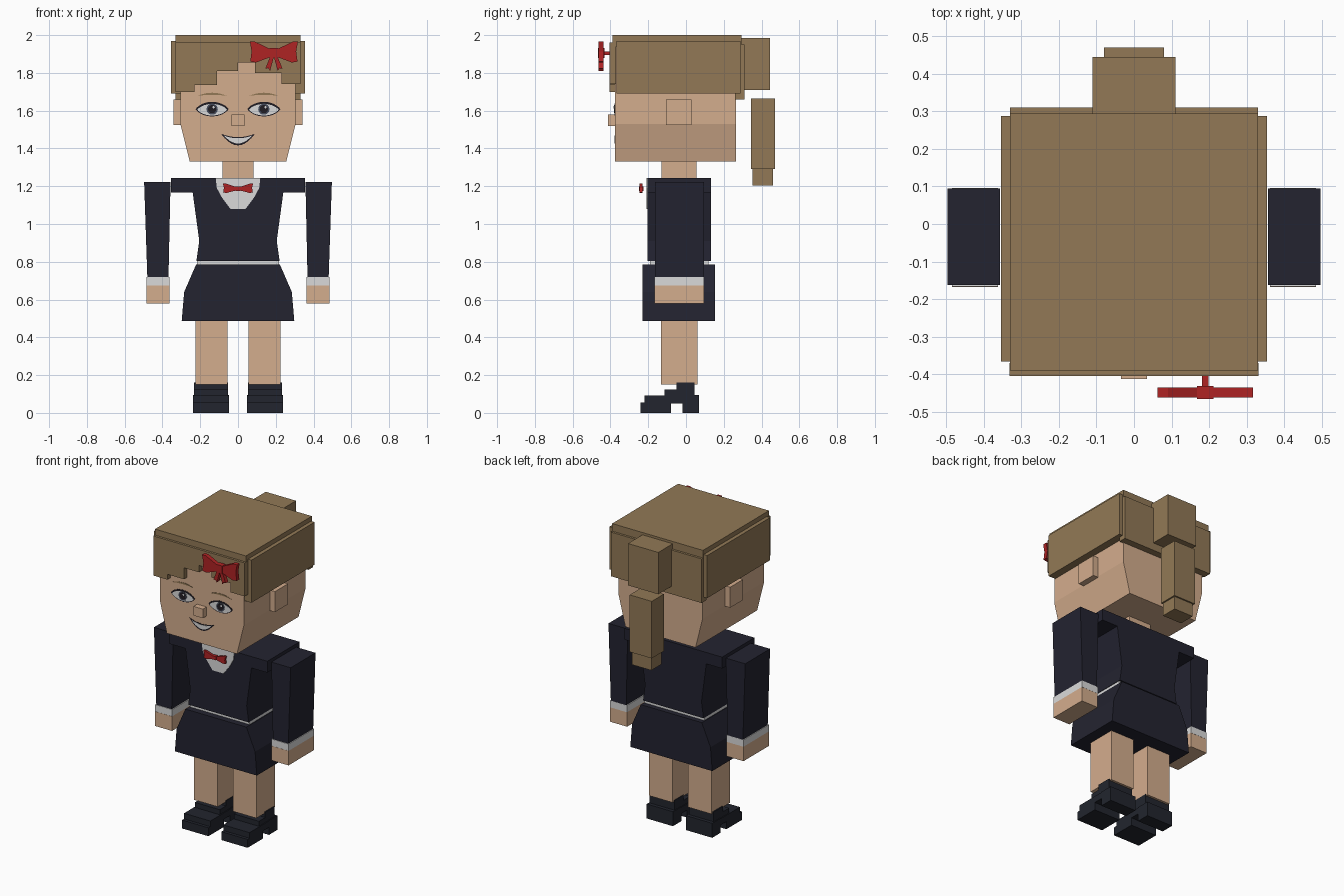
import bpy
import bmesh
from math import sin, cos, tau

cube = bpy.data.objects.get("Cube")
if cube:
    bpy.data.objects.remove(cube, do_unlink=True)


def linear(channel):
    c = channel / 255
    return c / 12.92 if c < 0.04 else ((c + 0.055) / 1.055) ** 2.4


def material(name, *rgb):
    mat = bpy.data.materials.new(name)
    colour = [linear(c) for c in rgb] + [1]
    mat.diffuse_color = colour
    mat.use_nodes = True
    shader = mat.node_tree.nodes["Principled BSDF"]
    shader.inputs["Base Color"].default_value = colour
    shader.inputs["Roughness"].default_value = 0.8
    return mat


skin = material("skin", 212, 173, 141)
hair = material("brown_hair", 146, 121, 86)
navy = material("navy_cloth", 35, 35, 48)
shoe = material("shoe_black", 34, 37, 46)
white = material("white_cloth", 218, 218, 218)
red = material("red_ribbon", 175, 35, 36)
ink = material("dark_line", 32, 28, 34)
iris_grey = material("iris_grey", 70, 76, 92)


def prism(name, mat, outline, front, back):
    """Extrude an outline of (x, z) points from front to back along y."""
    bm = bmesh.new()
    face = bm.faces.new([bm.verts.new((x, front, z)) for x, z in outline])
    made = bmesh.ops.extrude_face_region(bm, geom=[face])["geom"]
    moved = [v for v in made if isinstance(v, bmesh.types.BMVert)]
    bmesh.ops.translate(bm, verts=moved, vec=(0, back - front, 0))
    bmesh.ops.recalc_face_normals(bm, faces=bm.faces)
    mesh = bpy.data.meshes.new(name)
    bm.to_mesh(mesh)
    bm.free()
    mesh.materials.append(mat)
    obj = bpy.data.objects.new(name, mesh)
    bpy.context.collection.objects.link(obj)
    return obj


def box(name, mat, xs, ys, zs):
    (a, b), (low, high) = xs, zs
    return prism(name, mat, [(a, low), (b, low), (b, high), (a, high)], *ys)


def mid_box(name, mat, half, ys, zs):
    return box(name, mat, (-half, half), ys, zs)


def symmetric(half_outline):
    """Complete a right-hand outline with its mirror image."""
    return half_outline + [(-x, z) for x, z in reversed(half_outline)]


def flip(outline, side):
    return [(side * x, z) for x, z in outline]


# Head and neck
FACE = -0.375
prism("head", skin, symmetric([(0.255, 1.33), (0.305, 1.53), (0.305, 1.96)]), FACE, 0.265)
mid_box("nose", skin, 0.034, (-0.413, FACE), (1.52, 1.58))
mid_box("neck", skin, 0.083, (-0.13, 0.055), (1.22, 1.34))

# Hair
mid_box("hair_top", hair, 0.33, (-0.39, 0.295), (1.94, 2.0))
mid_box("hair_back", hair, 0.33, (0.26, 0.31), (1.66, 1.95))
mid_box("ponytail_knot", hair, 0.11, (0.29, 0.445), (1.71, 1.985))
mid_box("ponytail", hair, 0.08, (0.345, 0.47), (1.29, 1.665))
mid_box("ponytail_tip", hair, 0.07, (0.352, 0.46), (1.205, 1.29))
fringe_ends = [-0.332, -0.23, -0.11, 0, 0.09, 0.23, 0.332]
fringe_heights = [1.70, 1.735, 1.81, 1.855, 1.80, 1.74]
fringe = [(0.332, 1.96), (-0.332, 1.96)]
for left, right, height in zip(fringe_ends, fringe_ends[1:], fringe_heights):
    fringe += [(left, height), (right, height)]
prism("hair_fringe", hair, fringe, -0.405, -0.37)

# Jacket, belt and skirt
CHEST = -0.203
torso = [(0.22, 0.805), (0.205, 0.91), (0.24, 1.168), (0.355, 1.168), (0.355, 1.243)]
prism("jacket", navy, symmetric(torso), CHEST, 0.132)
mid_box("belt", white, 0.217, (-0.19, 0.12), (0.78, 0.81))
skirt = [(0.298, 0.487), (0.285, 0.64), (0.222, 0.785)]
prism("skirt", navy, symmetric(skirt), -0.23, 0.153)
shirt = [(0.04, 1.08), (0.085, 1.14), (0.112, 1.19), (0.118, 1.243)]
prism("shirt_front", white, symmetric(shirt), CHEST - 0.005, CHEST)

# Paired limbs, ears and side hair
arm = [(0.368, 0.72), (0.48, 0.72), (0.497, 1.223), (0.357, 1.223)]
shoe_steps = {
    "toe": ((-0.24, -0.08), (0, 0.055)),
    "instep": ((-0.22, -0.015), (0.05, 0.092)),
    "upper": ((-0.115, 0.02), (0.088, 0.125)),
    "ankle": ((-0.05, 0.045), (0.09, 0.16)),
    "heel": ((-0.018, 0.068), (0, 0.095)),
}
for label, side in (("left", 1), ("right", -1)):
    def pair(part, mat, xs, ys, zs):
        box(f"{label}_{part}", mat, sorted(side * x for x in xs), ys, zs)

    pair("ear", skin, (0.29, 0.342), (-0.105, 0.03), (1.525, 1.66))
    pair("side_hair", hair, (0.3, 0.355), (-0.367, 0.288), (1.69, 1.97))
    prism(f"{label}_sleeve", navy, flip(arm, side), -0.163, 0.095)
    pair("cuff", white, (0.362, 0.485), (-0.167, 0.096), (0.675, 0.72))
    pair("hand", skin, (0.362, 0.485), (-0.168, 0.095), (0.58, 0.675))
    pair("leg", skin, (0.055, 0.226), (-0.132, 0.06), (0.15, 0.5))
    for part, (ys, zs) in shoe_steps.items():
        inset = 0.005 if part in ("upper", "ankle") else 0
        pair(f"shoe_{part}", shoe, (0.047 + inset, 0.238 - inset), ys, zs)


# Painted face, as thin plates
def plate(name, mat, outline, layer=1):
    prism(name, mat, outline, FACE - 0.0015 * layer, FACE)


def almond(cx, cz, wide, high, steps=20):
    angles = [tau * i / steps for i in range(steps)]
    return [(cx + wide * cos(a), cz + high * sin(a) * abs(sin(a)) ** 0.5) for a in angles]


def disc(cx, cz, radius, steps=14):
    return [(cx + radius * cos(tau * i / steps), cz + radius * sin(tau * i / steps))
            for i in range(steps)]


def crescent(cx, cz, half, upper, lower, steps=10):
    """Two parabolas meeting at the corners, with the given middle heights."""
    spread = [2 * i / steps - 1 for i in range(steps + 1)]
    top = [(cx + half * t, cz + upper * (1 - t * t)) for t in spread]
    bottom = [(cx + half * t, cz + lower * (1 - t * t)) for t in spread[-2:0:-1]]
    return top + bottom


for label, side in (("left", 1), ("right", -1)):
    ex, ez = side * 0.137, 1.608
    plate(f"{label}_eye_outline", ink, almond(ex, ez, 0.087, 0.039))
    plate(f"{label}_eye_white", white, almond(ex, ez - 0.003, 0.078, 0.031), 2)
    plate(f"{label}_iris", iris_grey, disc(ex, ez, 0.03), 3)
    plate(f"{label}_pupil", ink, disc(ex, ez, 0.022), 4)
    plate(f"{label}_eye_glint", white, disc(ex + 0.008, ez + 0.01, 0.006), 5)
    plate(f"{label}_eyebrow", hair, crescent(ex, 1.678, 0.078, 0.017, 0.006))
plate("mouth", ink, crescent(0, 1.478, 0.09, -0.018, -0.062))
plate("teeth", white, crescent(0, 1.468, 0.074, -0.014, -0.042), 2)

# Ribbon bows
wing = [(0.02, 0.022), (0.1, 0.06), (0.127, 0.06), (0.118, 0.008),
        (0.125, -0.045), (0.095, -0.05), (0.02, -0.022)]
tail = [(0, -0.02), (0.02, -0.02), (0.045, -0.082), (0.03, -0.08), (0.02, -0.094)]


def bow(name, cx, cz, wide, high, front, back):
    def place(outline, side):
        return [(cx + side * wide * x, cz + high * z) for x, z in outline]

    for label, side in (("left", 1), ("right", -1)):
        prism(f"{name}_{label}_wing", red, place(wing, side), front, back)
        if high == 1:
            prism(f"{name}_{label}_tail", red, place(tail, side), front, back)
    knot = [(0.022, -0.026), (0.022, 0.026)]
    prism(f"{name}_knot", red, place(symmetric(knot), 1), front - 0.004, back + 0.004)


bow("hair_bow", 0.19, 1.905, 1, 1, -0.463, -0.436)
box("hair_bow_pin", red, (0.181, 0.199), (-0.44, -0.4), (1.896, 1.914))
bow("collar_bow", 0, 1.187, 0.63, 0.45, -0.245, -0.23)
